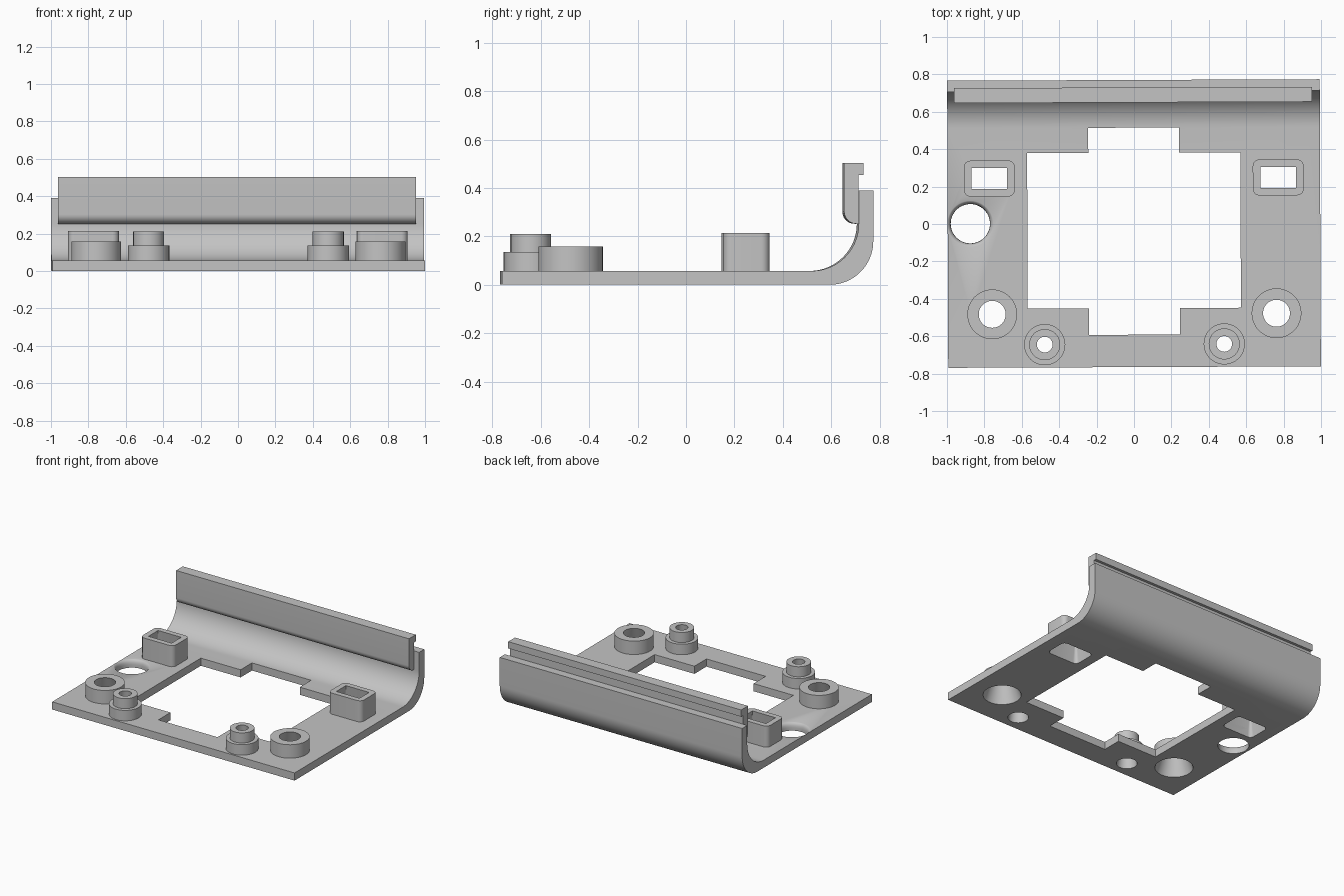
import bpy, bmesh
from math import sin, cos, pi, radians

if "Cube" in bpy.data.objects:
    bpy.data.objects.remove(bpy.data.objects["Cube"])

grey = bpy.data.materials.new("plain grey")
grey.use_nodes = True
grey.diffuse_color = (0.55, 0.55, 0.55, 1)
grey.node_tree.nodes["Principled BSDF"].inputs["Base Color"].default_value = (0.55, 0.55, 0.55, 1)

THICK = 0.057


def loft(name, rings):
    """Closed solid skinned through rings of equal length."""
    bm = bmesh.new()
    rows = [[bm.verts.new(p) for p in ring] for ring in rings]
    n = len(rows[0])
    for a, b in zip(rows, rows[1:]):
        for i in range(n):
            j = (i + 1) % n
            bm.faces.new((a[i], a[j], b[j], b[i]))
    bm.faces.new(rows[0])
    bm.faces.new(rows[-1])
    bmesh.ops.recalc_face_normals(bm, faces=bm.faces)
    mesh = bpy.data.meshes.new(name)
    bm.to_mesh(mesh)
    bm.free()
    mesh.materials.append(grey)
    obj = bpy.data.objects.new(name, mesh)
    bpy.context.collection.objects.link(obj)
    return obj


def arc(cx, cy, r, start, end, n):
    steps = [radians(start + (end - start) * i / n) for i in range(n + 1)]
    return [(cx + r * cos(t), cy + r * sin(t)) for t in steps]


def turned(name, x, y, steps):
    """Round solid from (radius, height) steps."""
    return loft(name, [[(px, py, z) for px, py in arc(x, y, r, 0, 360, 48)[:-1]]
                       for r, z in steps])


def block(name, x, y, steps):
    """Rounded rectangular solid from (width, depth, corner, height) steps."""
    rings = []
    for w, d, r, z in steps:
        ring = []
        for k, (sx, sy) in enumerate([(1, 1), (-1, 1), (-1, -1), (1, -1)]):
            ring += arc(x + sx * (w / 2 - r), y + sy * (d / 2 - r), r, 90 * k, 90 * k + 90, 6)
        rings.append([(px, py, z) for px, py in ring])
    return loft(name, rings)


def along_x(name, profile, x0, x1):
    return loft(name, [[(x, y, z) for y, z in profile] for x in (x0, x1)])


def cut(obj, cutter):
    mod = obj.modifiers.new("cut", 'BOOLEAN')
    mod.operation, mod.solver, mod.object = 'DIFFERENCE', 'EXACT', cutter
    bpy.context.view_layer.objects.active = obj
    bpy.ops.object.modifier_apply(modifier=mod.name)


# Base plate curving up into the rear wall
profile = ([(-0.765, 0)] + arc(0.59, 0.18, 0.18, -90, 0, 20) + [(0.77, 0.39), (0.71, 0.39)]
           + arc(0.515, THICK + 0.195, 0.195, 0, -90, 20) + [(-0.765, THICK)])
plate = along_x("base_plate", profile, -0.996, 0.996)
parts, cutters = [plate], []

# Stepped window and round side opening with eased upper edge
window = [(-0.57, -0.45), (-0.243, -0.45), (-0.243, -0.592), (0.243, -0.592),
          (0.243, -0.45), (0.57, -0.45), (0.57, 0.381), (0.243, 0.381),
          (0.243, 0.515), (-0.243, 0.515), (-0.243, 0.381), (-0.57, 0.381)]
cutters.append(loft("window_cutter", [[(x, y, z) for x, y in window] for z in (-0.1, 0.15)]))
cutters.append(turned("side_hole_cutter", -0.875, 0.005,
                      [(0.105, -0.02), (0.105, 0.022), (0.107, 0.037), (0.112, 0.048),
                       (0.119, 0.055), (0.125, 0.058), (0.125, 0.08)]))
for c in cutters:
    cut(plate, c)

# Hollow posts, mirrored left and right, with bores widening downwards
for side, s in (("left", 1), ("right", -1)):
    wide = turned(side + "_wide_post", s * 0.76, -0.48, [(0.133, 0.05), (0.133, 0.157)])
    wide_bore = turned("wide_bore", s * 0.76, -0.48,
                       [(0.129, -0.02), (0.129, 0), (0.072, 0.157), (0.072, 0.18)])
    stepped = turned(side + "_stepped_post", s * 0.48, -0.643,
                     [(0.11, 0.05), (0.11, 0.135), (0.083, 0.135), (0.083, 0.21)])
    stepped_bore = turned("stepped_bore", s * 0.48, -0.643,
                          [(0.07, -0.02), (0.07, 0), (0.042, 0.21), (0.042, 0.23)])
    socket = block(side + "_square_socket", s * 0.772, 0.246,
                   [(0.272, 0.192, 0.035, 0.05), (0.272, 0.192, 0.035, 0.214)])
    socket_bore = block("socket_bore", s * 0.772, 0.246,
                        [(0.255, 0.175, 0.03, -0.02), (0.255, 0.175, 0.03, 0),
                         (0.19, 0.113, 0.002, 0.214), (0.19, 0.113, 0.002, 0.23)])
    for post, bore in ((wide, wide_bore), (stepped, stepped_bore), (socket, socket_bore)):
        cut(plate, bore)
        cut(post, bore)
        parts.append(post)
        cutters.append(bore)

# Hooked rail standing inside the rear wall
rail = ([(0.65, 0.503), (0.73, 0.503), (0.73, 0.453), (0.71, 0.453), (0.71, 0.252)]
        + arc(0.70, 0.302, 0.05, -90, -180, 10))
parts.append(along_x("hooked_rail", rail, -0.96, 0.954))

for c in cutters:
    bpy.data.objects.remove(c)

# Smooth the curves, keep the edges, and set the slight turn of the whole piece
for obj in parts:
    bpy.ops.object.select_all(action='DESELECT')
    obj.select_set(True)
    bpy.context.view_layer.objects.active = obj
    bpy.ops.object.shade_smooth_by_angle(angle=radians(30))
    obj.rotation_euler.z = 0.004
